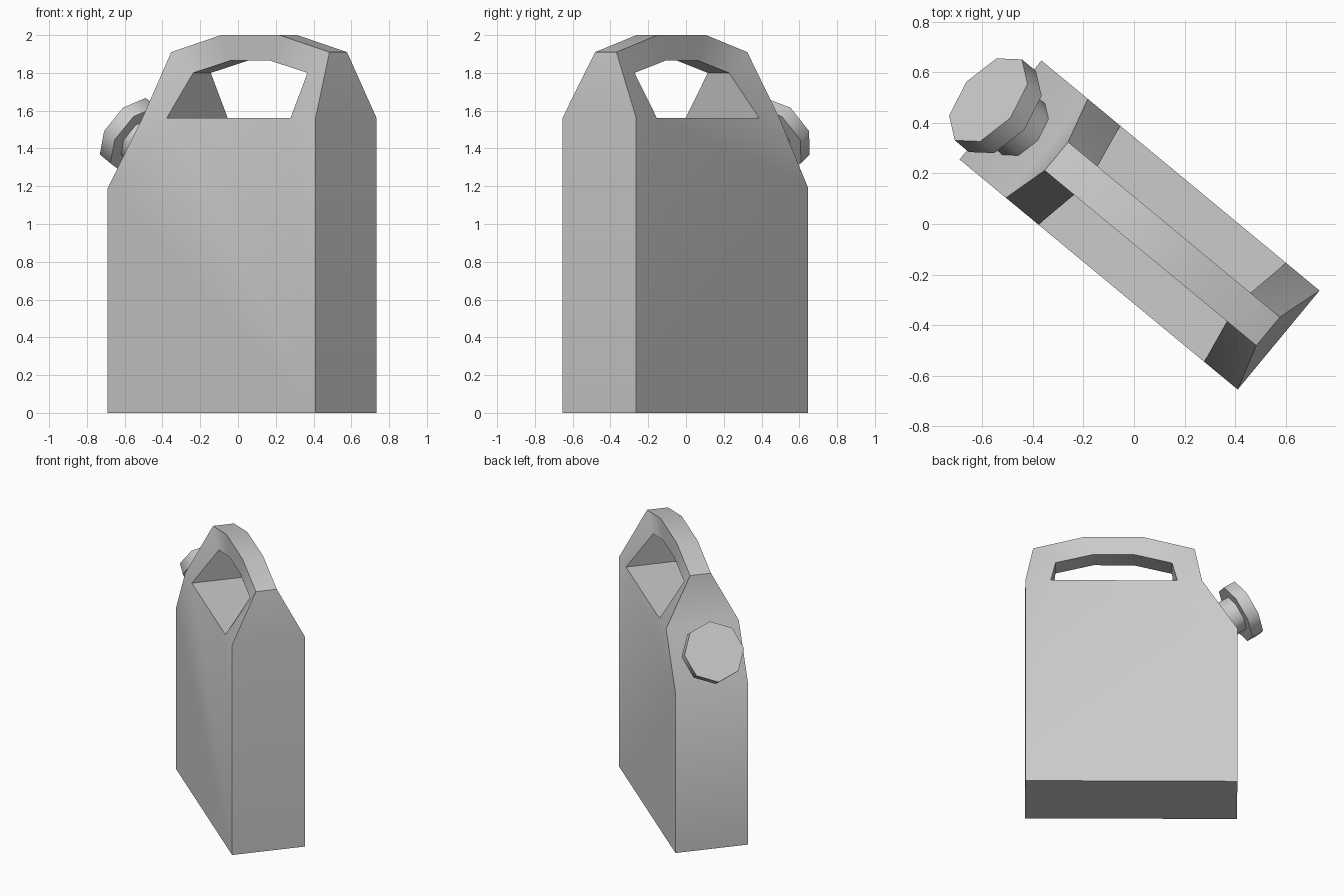
import bpy, bmesh, math
from mathutils import Matrix

default = bpy.data.objects.get("Cube")
if default:
    bpy.data.objects.remove(default, do_unlink=True)

grey = bpy.data.materials.new("light_grey")
grey.use_nodes = True
grey.diffuse_color = (0.6, 0.6, 0.6, 1)
grey.node_tree.nodes["Principled BSDF"].inputs["Base Color"].default_value = (0.6, 0.6, 0.6, 1)

# The whole can is turned about the vertical axis
PLACE = Matrix.Translation((0.022, -0.004, 0)) @ Matrix.Rotation(math.radians(-39.6), 4, "Z")


def finish(name, bm, matrix):
    bmesh.ops.recalc_face_normals(bm, faces=bm.faces)
    mesh = bpy.data.meshes.new(name)
    bm.transform(matrix)
    bm.to_mesh(mesh)
    bm.free()
    mesh.materials.append(grey)
    obj = bpy.data.objects.new(name, mesh)
    bpy.context.collection.objects.link(obj)
    bpy.ops.object.select_all(action="DESELECT")
    obj.select_set(True)
    bpy.context.view_layer.objects.active = obj
    bpy.ops.object.shade_smooth_by_angle(angle=math.radians(50))


# Body and handle: profile points are (length, height, half width)
W, N = 0.254, 0.073
outer = [(-0.714, 0, W), (-0.714, 1.19, W), (-0.476, 1.56, W), (-0.427, 1.91, N),
         (-0.085, 2, N), (0.318, 2, N), (0.66, 1.91, N), (0.714, 1.56, W), (0.714, 0, W)]
inner = [(-0.309, 1.56, W), (-0.276, 1.8, N), (-0.02, 1.865, N),
         (0.253, 1.865, N), (0.509, 1.8, N), (0.542, 1.56, W)]

bm = bmesh.new()
rims = []
for side in (-1, 1):
    o, i = [[bm.verts.new((x, side * w, z)) for x, z, w in ring] for ring in (outer, inner)]
    rims.append((o, i))
    # Flat wall below the opening, then the handle segments
    bm.faces.new(o[:3] + [i[0], i[-1]] + o[-2:])
    for k in range(5):
        bm.faces.new((o[k + 2], o[k + 3], i[k + 1], i[k]))

# Bridge the two sides around the outside and through the opening
for a, b in zip(*rims):
    for k in range(len(a)):
        bm.faces.new((a[k - 1], a[k], b[k], b[k - 1]))
finish("can_body", bm, PLACE)

# Neck and cap stand square on the sloping shoulder
SPOUT = PLACE @ Matrix.Translation((-0.595, 0, 1.375)) @ Matrix.Rotation(math.radians(-57.2), 4, "Y")
for name, radius, low, high in (("spout_neck", 0.132, -0.01, 0.135), ("spout_cap", 0.208, 0.13, 0.216)):
    bm = bmesh.new()
    bmesh.ops.create_cone(bm, cap_ends=True, segments=8, radius1=radius, radius2=radius, depth=high - low)
    finish(name, bm, SPOUT @ Matrix.Translation((0, 0, (low + high) / 2)))
